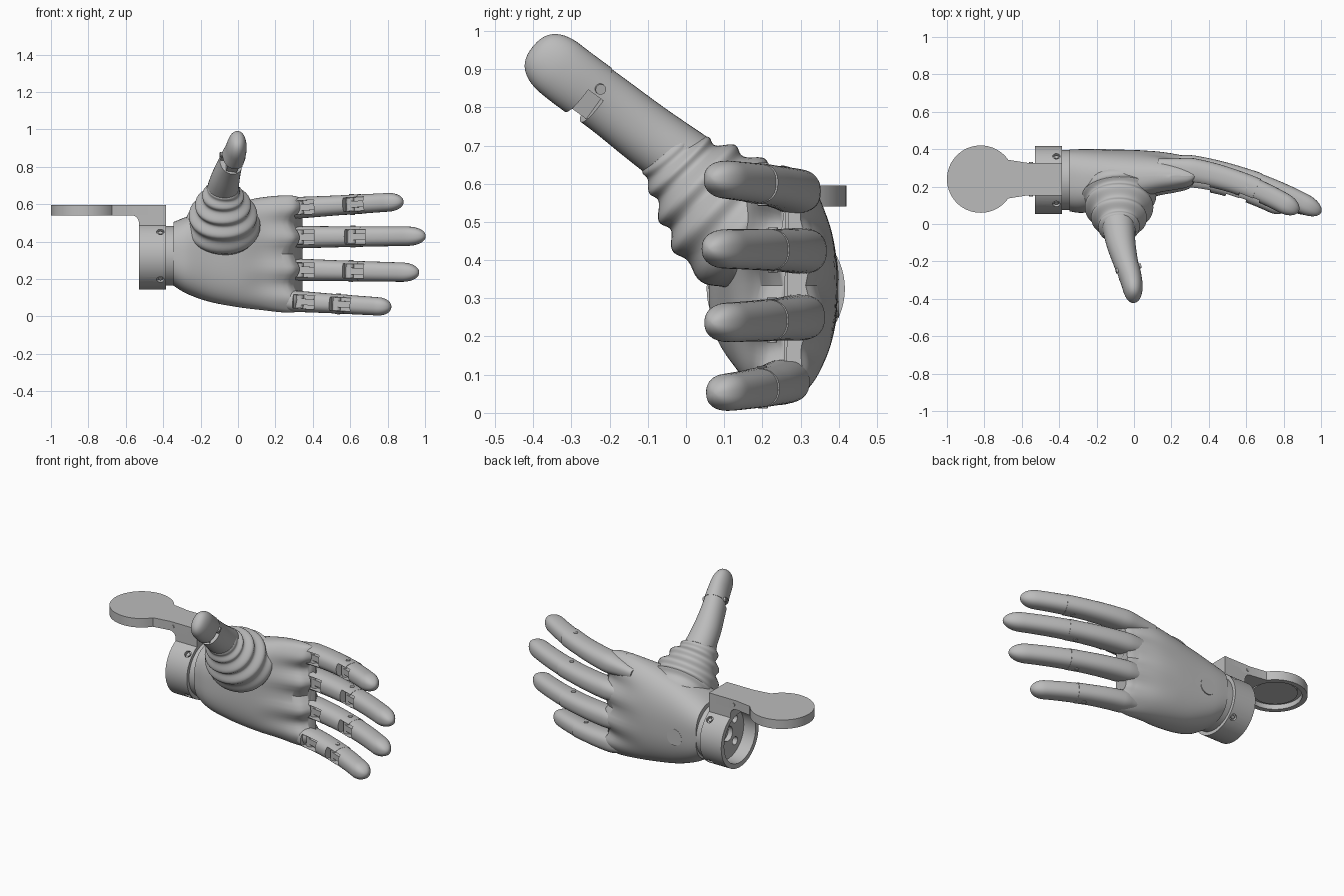
import bpy, bmesh, math
from mathutils import Vector, Matrix

if "Cube" in bpy.data.objects:
    bpy.data.objects.remove(bpy.data.objects["Cube"])

grey = bpy.data.materials.new("neutral_grey")
grey.use_nodes = True
grey.diffuse_color = (0.5, 0.5, 0.5, 1)
grey.node_tree.nodes["Principled BSDF"].inputs["Base Color"].default_value = (0.5, 0.5, 0.5, 1)

Z = Vector((0, 0, 1))
X = Vector((1, 0, 0))


def finish(name, bm):
    bmesh.ops.recalc_face_normals(bm, faces=bm.faces)
    mesh = bpy.data.meshes.new(name)
    bm.to_mesh(mesh)
    bm.free()
    obj = bpy.data.objects.new(name, mesh)
    bpy.context.collection.objects.link(obj)
    mesh.materials.append(grey)
    return obj


def loft(name, rings):
    bm = bmesh.new()
    loops = [[bm.verts.new(p) for p in ring] for ring in rings]
    n = len(loops[0])
    for a, b in zip(loops, loops[1:]):
        for i in range(n):
            bm.faces.new((a[i], a[(i + 1) % n], b[(i + 1) % n], b[i]))
    bm.faces.new(loops[0])
    bm.faces.new(loops[-1])
    return finish(name, bm)


def prism(name, outline, depth):
    bm = bmesh.new()
    face = bm.faces.new([bm.verts.new(p) for p in outline])
    new = bmesh.ops.extrude_face_region(bm, geom=[face])["geom"]
    bmesh.ops.translate(bm, vec=depth, verts=[v for v in new if isinstance(v, bmesh.types.BMVert)])
    return finish(name, bm)


def box(name, center, axes, size):
    m = Matrix([a * s for a, s in zip(axes, size)]).transposed().to_4x4()
    m.translation = center
    bm = bmesh.new()
    bmesh.ops.create_cube(bm, size=1, matrix=m)
    return finish(name, bm)


def rod(name, center, axis, radius, length, sides=24):
    m = Z.rotation_difference(axis).to_matrix().to_4x4()
    m.translation = center
    bm = bmesh.new()
    bmesh.ops.create_cone(bm, cap_ends=True, segments=sides, radius1=radius,
                          radius2=radius, depth=length, matrix=m)
    return finish(name, bm)


def carve(obj, cutter):
    cutter.hide_render = True
    mod = obj.modifiers.new("cut", "BOOLEAN")
    mod.operation, mod.object = "DIFFERENCE", cutter
    bpy.context.view_layer.objects.active = obj
    bpy.ops.object.modifier_apply(modifier=mod.name)
    bpy.data.objects.remove(cutter)


def oval(n=40, power=2.4):
    for i in range(n):
        c, s = math.cos(math.tau * i / n), math.sin(math.tau * i / n)
        yield (math.copysign(abs(c) ** (2 / power), c), math.copysign(abs(s) ** (2 / power), s))


def spline(keys, u):
    # Catmull-Rom through the key tuples, u in 0..1
    f = max(0, min(u, 1)) * (len(keys) - 1)
    i = min(int(f), len(keys) - 2)
    t = f - i
    a, b, c, d = (Vector(keys[max(0, min(j, len(keys) - 1))]) for j in range(i - 1, i + 3))
    return b + (c - a) * t / 2 + (2 * a - 5 * b + 4 * c - d) * t * t / 2 + (3 * b - a - 3 * c + d) * t ** 3 / 2


def frame(path, u, side):
    t = (path(u + 0.01) - path(u - 0.01)).normalized()
    n = t.cross(side).normalized()
    return t, n, n.cross(t)


def tube(name, path, radii, us, side, power=2.4):
    rings = []
    for u in us:
        t, n, s = frame(path, u, side)
        a, b = radii(u)
        rings.append([path(u) + s * a * c + n * b * d for c, d in oval(power=power)])
    return loft(name, rings)


def steps(a, b, n, tip=False):
    for i in range(n + 1):
        k = i / n
        yield a + (b - a) * (math.sin(k * math.pi / 2) if tip else k)


def dome(u, start):
    return max(0.02, math.sqrt(max(0, 1 - (max(0, u - start) / (1 - start)) ** 2)))


# Palm: sections x, z low, z high, y front, y back, edge bend
sections = [(-.345, .165, .505, .068, .398, 0), (-.27, .12, .535, .06, .4, .005),
            (-.15, .078, .575, .085, .398, .012), (0, .05, .612, .115, .396, .02),
            (.13, .034, .637, .15, .39, .025), (.24, .022, .647, .17, .374, .028),
            (.31, .024, .643, .19, .357, .03), (.345, .045, .622, .235, .335, .03)]
palm_rings = []
for u in steps(0, 1, 42):
    x, z0, z1 = spline([k[:3] for k in sections], u)
    y0, y1, bend = spline([k[3:] for k in sections], u)
    ramp = max(0, min(1, x / .3)) ** 1.5
    ring = []
    for c, s in oval(96, 2.65):
        z = (z0 + z1) / 2 + (z1 - z0) / 2 * c
        # Dips between the knuckles, deepest at the finger webs
        dip = ramp * (.5 - .5 * math.cos(math.tau * (z - .42) / .167)) * max(0, 1 - c ** 6)
        y = (y0 + y1) / 2 + (y1 - y0) / 2 * s - bend * c * c * (1 if s > 0 else .5)
        ring.append(Vector((x - .035 * dip + .015 * ramp * min(s, 0), y - .022 * dip * s, z)))
    palm_rings.append(ring)
loft("palm", palm_rings)
rod("back_of_hand_button", (-.2, .396, .3), Vector((0, 1, 0)), .05, .009, 32)

# Fingers: base y, base z, tip x, tip y, tip z, joint position, width
fingers = {"index": (.285, .58, .88, .066, .615, .58, .053), "middle": (.3, .424, 1, .06, .43, .49, .055),
           "ring": (.295, .25, .965, .068, .235, .5, .055), "little": (.255, .082, .815, .076, .05, .51, .052)}
for name, (y0, z0, tip_x, tip_y, tip_z, joint, w) in fingers.items():
    def path(u):
        drop = .4 * u + .6 * u * u if u > 0 else .4 * u
        return Vector((.3 + u * (tip_x - .3), y0 - (y0 - tip_y) * drop, z0 + u * (tip_z - z0)))

    def lower(u):
        k = min(1, .6 + .4 * (u + .3) / .3)
        flare = 1 + .1 * max(0, 1 - abs(u) / .4)
        return w * k * flare, .063 * k * flare

    def upper(u):
        r = dome(u, .87)
        return w * (1.06 - .14 * u) * r, (.066 - .013 * u) * r

    near = tube(name + "_finger_lower", path, lower, steps(-.3, joint + .03, 20), Z)
    far = tube(name + "_finger_upper", path, upper, steps(joint - .08, 1, 24, True), Z)
    knuckle = .062 / (tip_x - .3)
    for label, u, parts in (("knuckle", knuckle, [near]), ("joint", joint, [near, far])):
        t, n, s = frame(path, u, Z)
        p = path(u)
        for part in parts:
            carve(part, box("cutter", p + n * .057, (t, n, s), (.115, .075, w * 1.4)))
        # Hinge link, pin and stud inside the opening
        box(f"{name}_{label}_link", p + n * .022 + t * .01, (t, n, s), (.095, .04, w * .65))
        rod(f"{name}_{label}_barrel", p + n * .02 - t * .03, s, .022, w * 1.35)
        rod(f"{name}_{label}_pin", p - t * .03, s, .013, w * 2.13, 16)

# Thumb: centre line with half widths
thumb_keys = [(-.085, 0, .655, .088, .087), (-.07, -.1, .728, .078, .083), (-.045, -.2, .805, .066, .08),
              (-.012, -.31, .886, .055, .08), (0, -.4, .96, .046, .078)]


def thumb_path(u):
    if u > 1:
        return thumb_path(1) + (thumb_path(1) - thumb_path(.98)) * (u - 1) / .02
    return spline([k[:3] for k in thumb_keys], u)


def thumb_size(u):
    a, b, _ = spline([k[3:] + (0,) for k in thumb_keys], u)
    return a * dome(u, .8), b * dome(u, .8)


thumb_lower = tube("thumb_lower", thumb_path, thumb_size, steps(0, .62, 18), X, 2.1)
thumb_upper = tube("thumb_upper", thumb_path, lambda u: [r * 1.03 for r in thumb_size(u)],
                   steps(.6, 1, 22, True), X, 2.1)
t, n, s = frame(thumb_path, .61, X)
for part in (thumb_lower, thumb_upper):
    carve(part, box("cutter", thumb_path(.61) - n * .05, (t, n, s), (.05, .1, .3)))
box("thumb_joint_link", thumb_path(.61) - n * .025, (t, n, s), (.08, .08, .06))
rod("thumb_joint_pin", thumb_path(.61) + n * .02, s, .014, .138, 16)

# Pleated thumb base
pleat_keys = [(-.085, .23, .44, .175, .145), (-.08, .14, .495, .192, .175), (-.08, .055, .575, .155, .146),
              (-.08, -.015, .645, .106, .102), (-.075, -.055, .69, .08, .08)]


def pleat_path(u):
    return spline([k[:3] for k in pleat_keys], u)


def pleat_size(u):
    a, b, _ = spline([k[3:] + (0,) for k in pleat_keys], u)
    ripple = .011 * math.sin(u * math.tau * 5.5) * math.sin(math.pi * u)
    return a + ripple, b + ripple


tube("thumb_pleats", pleat_path, pleat_size, steps(.01, .99, 66), X, 2.1)

# Wrist cup turned about the forearm axis
hub = Vector((0, .235, .325))
cup_profile = [(-.45, .002), (-.45, .152), (-.53, .152), (-.53, .181), (-.385, .181),
               (-.385, .16), (-.335, .16), (-.335, .002)]
cup = loft("wrist_cup", [[hub + Vector((x, r * math.cos(a), r * math.sin(a)))
                          for a in [math.tau * i / 64 for i in range(64)]] for x, r in cup_profile])
carve(cup, rod("cutter", hub + X * -.45, X, .045, .06))
for i in range(4):
    a = math.tau * (i + .5) / 4
    out = Vector((0, math.cos(a), math.sin(a)))
    carve(cup, rod("cutter", hub + X * -.45 + out * .095, X, .024, .06))
    carve(cup, rod("cutter", hub + X * -.415 + out * .18, out, .02, .03))
    rod("wrist_screw", hub + X * -.415 + out * .165, out, .012, .02, 6)

# Arm plate with round pad and hollow underside
arc = [math.radians(35 + 290 * i / 48) for i in range(49)]
outline = [(-.82 + .18 * math.cos(a), .24 + .18 * math.sin(a), .54) for a in arc]
outline += [(-.57, .153, .54), (-.385, .153, .54), (-.385, .327, .54), (-.57, .327, .54)]
plate = prism("arm_plate", outline, Vector((0, 0, .055)))
carve(plate, rod("cutter", (-.82, .24, .54), Z, .15, .06, 48))
rod("pad_insert", (-.82, .24, .568), Z, .125, .02, 48)
fillet = [(-.57 + .04 * math.sin(a), .153, .501 + .04 * math.cos(a)) for a in steps(0, math.pi / 2, 8)]
prism("arm_bracket", fillet + [(-.53, .153, .478), (-.385, .153, .478), (-.385, .153, .56), (-.57, .153, .56)],
      Vector((0, .174, 0)))
for y in (.152, .328):
    rod("bracket_screw", (-.55, y, .567), Vector((0, 1, 0)), .011, .008, 12)

# Smooth shading with sharp edges kept
for obj in bpy.context.scene.objects:
    if obj.type == "MESH":
        obj.select_set(True)
        bpy.context.view_layer.objects.active = obj
bpy.ops.object.shade_smooth_by_angle(angle=math.radians(35))
